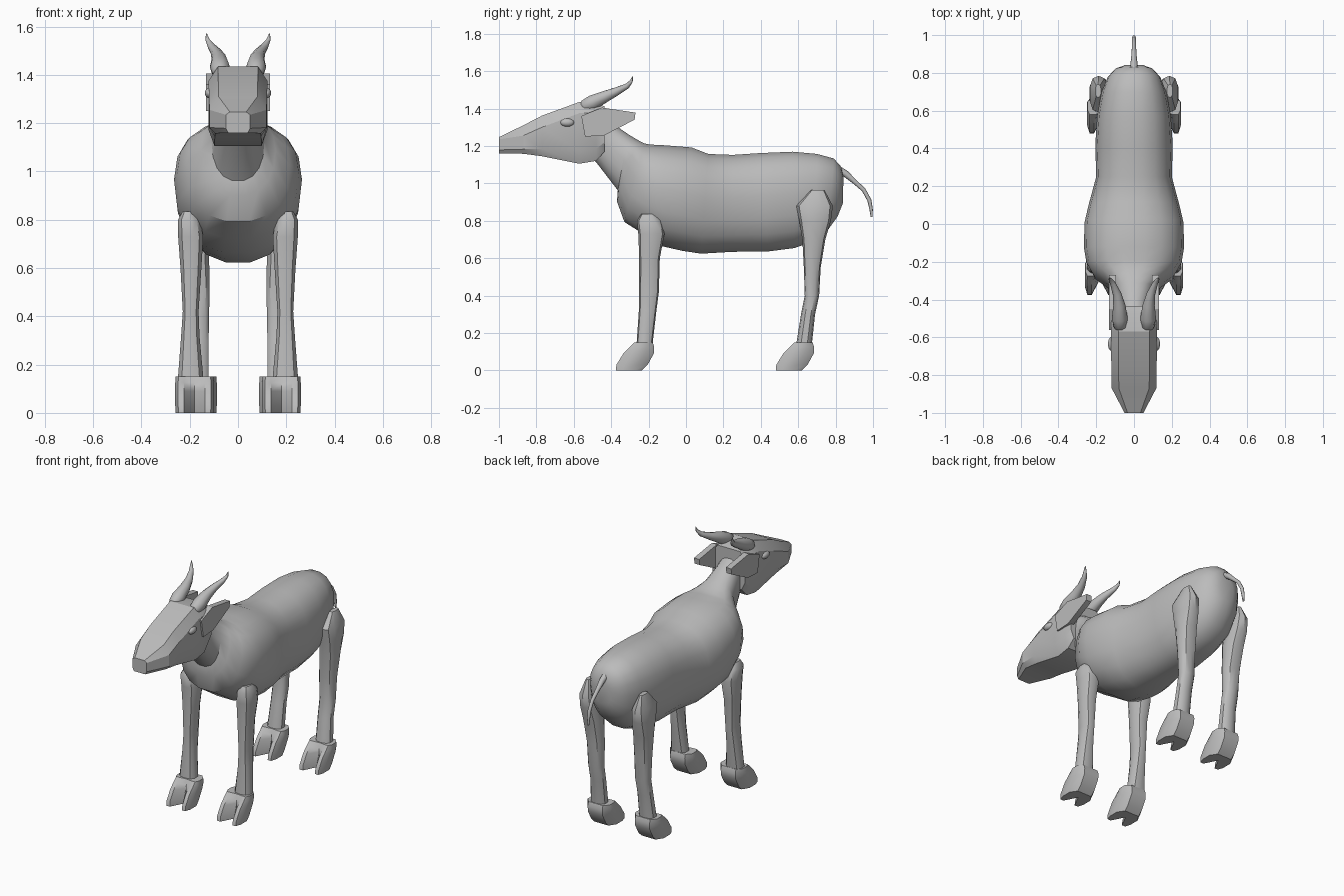
import bpy, bmesh, math
from mathutils import Vector

old = bpy.data.objects.get("Cube")
if old:
    bpy.data.objects.remove(old, do_unlink=True)

grey = bpy.data.materials.new("plain_grey")
grey.use_nodes = True
COLOUR = (0.5, 0.5, 0.5, 1)
grey.diffuse_color = COLOUR
grey.node_tree.nodes["Principled BSDF"].inputs["Base Color"].default_value = COLOUR


def finish(name, bm, angle=35):
    bmesh.ops.recalc_face_normals(bm, faces=bm.faces)
    mesh = bpy.data.meshes.new(name)
    bm.to_mesh(mesh)
    bm.free()
    mesh.materials.append(grey)
    ob = bpy.data.objects.new(name, mesh)
    bpy.context.collection.objects.link(ob)
    bpy.ops.object.select_all(action='DESELECT')
    ob.select_set(True)
    bpy.context.view_layer.objects.active = ob
    bpy.ops.object.shade_smooth_by_angle(angle=math.radians(angle))
    return ob


def loft(name, rings, angle=35):
    """Skin a list of equal-length point rings and cap both ends."""
    bm = bmesh.new()
    rows = [[bm.verts.new(p) for p in ring] for ring in rings]
    n = len(rows[0])
    for a, b in zip(rows, rows[1:]):
        for i in range(n):
            j = (i + 1) % n
            bm.faces.new((a[i], a[j], b[j], b[i]))
    bm.faces.new(rows[0])
    bm.faces.new(rows[-1])
    return finish(name, bm, angle)


def curve_power(v, power):
    return math.copysign(abs(v) ** (2 / power), v)


def body_ring(top, bottom, width, count=18, widest=0.56):
    """Rounded section spanned between a top and a bottom point (y, z)."""
    t, b = Vector((0, *top)), Vector((0, *bottom))
    mid, ring = b.lerp(t, widest), []
    for i in range(count):
        a = math.tau * i / count
        c, s = curve_power(math.cos(a), 2.3), curve_power(math.sin(a), 2.3)
        p = mid + (t - mid) * s if s > 0 else mid + (mid - b) * s
        ring.append(p + Vector((width * c, 0, 0)))
    return ring


def tube(name, path, radii, count=10):
    pts = [Vector(p) for p in path]
    rings = []
    for i, p in enumerate(pts):
        d = (pts[min(i + 1, len(pts) - 1)] - pts[max(i - 1, 0)]).normalized()
        side = Vector((1, 0, 0))
        side = (side - d * side.dot(d)).normalized()
        up = d.cross(side)
        rings.append([p + radii[i] * (side * math.cos(math.tau * k / count)
                      + up * math.sin(math.tau * k / count)) for k in range(count)])
    return loft(name, rings, 60)


# Body and neck: one skin from rump to the back of the head
loft("body_and_neck", [body_ring(*r) for r in (
    ((.842, 1.03), (.838, .89), .05),
    ((.83, 1.09), (.81, .82), .10),
    ((.79, 1.135), (.76, .75), .14),
    ((.70, 1.16), (.69, .69), .172),
    ((.57, 1.172), (.58, .65), .195),
    ((.40, 1.165), (.44, .632), .205),
    ((.25, 1.155), (.25, .63), .20),
    ((.12, 1.16), (.08, .62), .24),
    ((.03, 1.195), (-.02, .635), .262),
    ((-.12, 1.207), (-.13, .66), .265),
    ((-.19, 1.21), (-.22, .72), .252),
    ((-.22, 1.215), (-.33, .79), .215),
    ((-.26, 1.235), (-.37, .90), .155),
    ((-.31, 1.265), (-.365, .96), .11),
    ((-.39, 1.32), (-.48, 1.11), .08),
    ((-.47, 1.37), (-.53, 1.16), .075),
)])


# Head: faceted wedge, given as y, bottom, cheek top, crown, half width
def head_ring(y, bottom, cheek, top, w):
    half = [(.68 * w, top), (w, cheek), (w, bottom + .25 * (cheek - bottom)), (.8 * w, bottom)]
    return [(x, y, z) for x, z in half] + [(-x, y, z) for x, z in reversed(half)]


loft("head", [head_ring(*r) for r in (
    (-1.0, 1.16, 1.235, 1.247, .05),
    (-.87, 1.158, 1.255, 1.31, .118),
    (-.77, 1.145, 1.30, 1.362, .12),
    (-.57, 1.105, 1.375, 1.435, .122),
    (-.48, 1.12, 1.375, 1.425, .122),
    (-.435, 1.17, 1.37, 1.412, .115),
)], 25)

# Hoof outline: x in half widths, 0 back to 1 front, with a cleft between toes
HOOF = [(-.65, 0), (-1, .3), (-1, .75), (-.85, 1), (-.55, 1), (0, None),
        (.55, 1), (.85, 1), (1, .75), (1, .3), (.65, 0)]


def hoof_ring(side, cx, dy, z, front, back, w, cleft):
    return [(side * (cx + u * w), dy + back + (front - back) * (cleft if v is None else v), z)
            for u, v in HOOF]


def leg_ring(side, z, y0, y1, x0, x1, count=10):
    ring = []
    for i in range(count):
        a = math.tau * (i + .5) / count
        ring.append((side * ((x0 + x1) / 2 + (x1 - x0) / 2 * curve_power(math.cos(a), 2.6)),
                     (y0 + y1) / 2 + (y1 - y0) / 2 * curve_power(math.sin(a), 2.6), z))
    return ring


# Leg sections: z, back-front range, inner-outer range
FRONT_LEG = ((.835, -.24, -.165, .18, .23), (.80, -.262, -.13, .155, .25),
             (.73, -.255, -.115, .142, .25), (.60, -.25, -.14, .15, .24),
             (.42, -.25, -.145, .162, .23), (.32, -.252, -.158, .158, .237),
             (.13, -.265, -.18, .14, .252))
HIND_LEG = ((.965, .67, .74, .175, .205), (.88, .59, .785, .14, .235),
            (.80, .605, .775, .13, .238), (.70, .622, .745, .12, .235),
            (.55, .63, .72, .115, .222), (.40, .635, .712, .118, .215),
            (.30, .615, .69, .12, .215), (.13, .588, .672, .12, .225))

for side, word in ((1, "left"), (-1, "right")):
    for part, sections, cx, dy in (("front", FRONT_LEG, .18, 0), ("hind", HIND_LEG, .168, .855)):
        loft(f"{word}_{part}_leg", [leg_ring(side, *s) for s in sections], 40)
        loft(f"{word}_{part}_hoof", [hoof_ring(side, cx, dy, *h) for h in (
            (0, -.375, -.235, .078, .4),
            (.03, -.372, -.205, .08, .5),
            (.09, -.335, -.172, .08, .6),
            (.125, -.30, -.17, .08, .8),
            (.15, -.275, -.178, .078, .95))], 40)

    # Ear: thick flap sweeping back from the cheek
    ear = ((-.56, 1.36), (-.45, 1.405), (-.27, 1.378), (-.275, 1.34), (-.44, 1.255), (-.54, 1.25))
    loft(f"{word}_ear", [[(side * x, y, z) for y, z in ear] for x in (.095, .132)], 25)

    # Horn: tapering backward curve
    tube(f"{word}_horn", [(side * x, y, z) for x, y, z in (
        (.072, -.565, 1.405), (.073, -.545, 1.412), (.075, -.50, 1.432), (.078, -.43, 1.465),
        (.09, -.37, 1.492), (.112, -.315, 1.52), (.126, -.293, 1.545), (.131, -.285, 1.572))],
        (.015, .034, .042, .032, .023, .015, .009, .002))

    # Eye: flattened ball
    bm = bmesh.new()
    bmesh.ops.create_uvsphere(bm, u_segments=14, v_segments=8, radius=1)
    bmesh.ops.scale(bm, vec=(.02, .038, .022), verts=bm.verts)
    bmesh.ops.translate(bm, vec=(side * .118, -.635, 1.325), verts=bm.verts)
    finish(f"{word}_eye", bm, 60)

# Tail: thin drooping curve
tube("tail", [(0, .82, 1.07), (0, .855, 1.05), (0, .90, 1.01), (0, .95, .965),
              (0, .98, .91), (0, .99, .86), (0, .992, .82)],
     (.02, .018, .013, .011, .011, .009, .005), 8)
